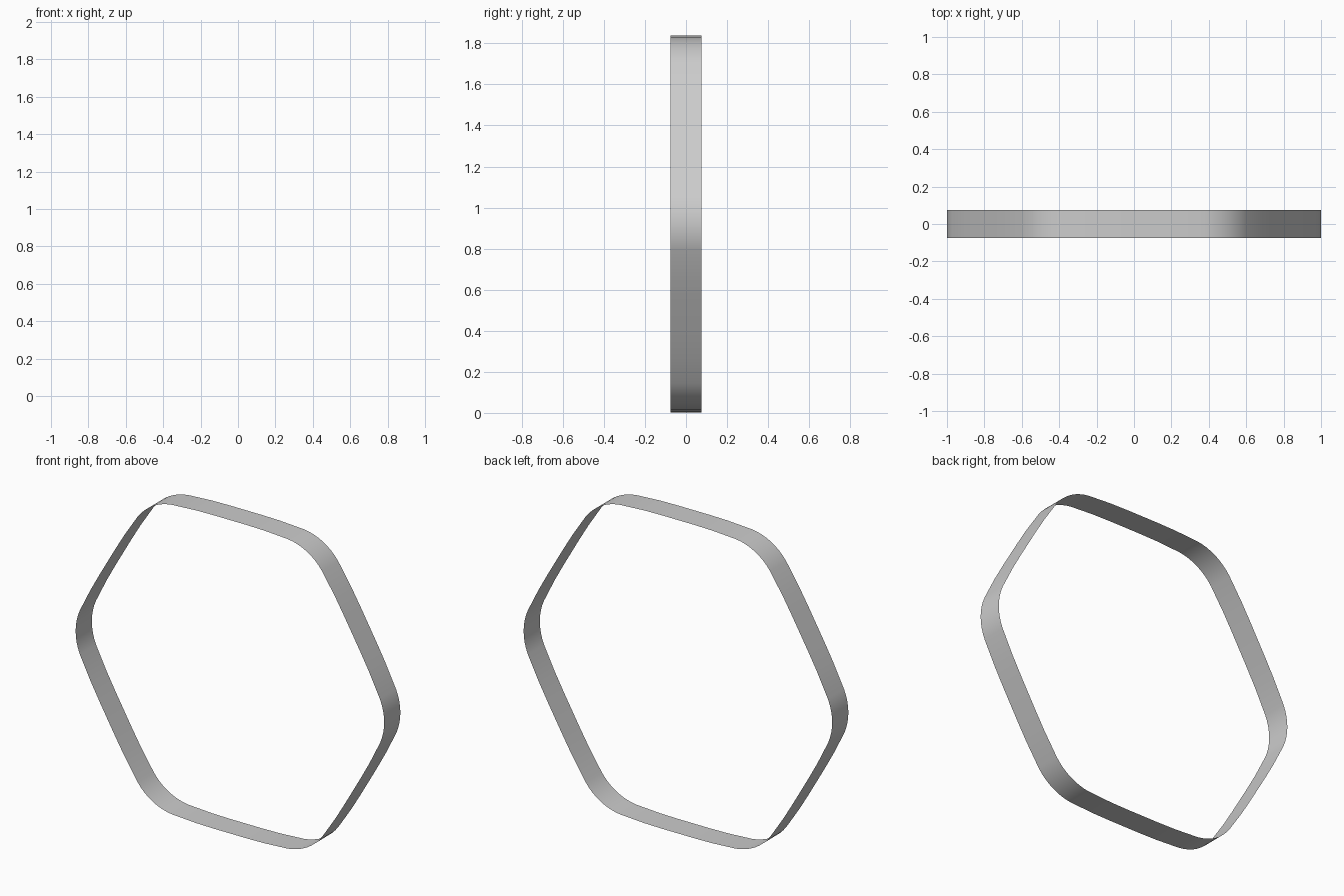
import bpy
import bmesh
from math import cos, sin, radians

if "Cube" in bpy.data.objects:
    bpy.data.objects.remove(bpy.data.objects["Cube"])

HALF_DEPTH = 0.075
CENTRE_Z = 0.921
CORNER_R = 0.317


def place(radial, tangent, degrees):
    """Turn a point in a rotated radial/tangential frame into x, z."""
    a = radians(degrees)
    return (radial * cos(a) - tangent * sin(a),
            radial * sin(a) + tangent * cos(a) + CENTRE_Z)


# Outline: six rounded corners joined by very slightly bowed sides
outline = []
for k in range(6):
    for i in range(9):
        a = radians(-24 + 6 * i)
        outline.append(place(1 - CORNER_R + CORNER_R * cos(a), CORNER_R * sin(a), 60 * k))
    for t, h in ((-0.22, 0.916), (-0.1, 0.918), (0.1, 0.918), (0.22, 0.916)):
        outline.append(place(h, t, 60 * k + 30))

# Band: thin open ribbon swept along y
bm = bmesh.new()
front = [bm.verts.new((x, -HALF_DEPTH, z)) for x, z in outline]
back = [bm.verts.new((x, HALF_DEPTH, z)) for x, z in outline]
n = len(outline)
for i in range(n):
    j = (i + 1) % n
    face = bm.faces.new((front[i], front[j], back[j], back[i]))
    face.smooth = True
mesh = bpy.data.meshes.new("hexagonal_band")
bm.to_mesh(mesh)
bm.free()
band = bpy.data.objects.new("hexagonal_band", mesh)
bpy.context.collection.objects.link(band)
